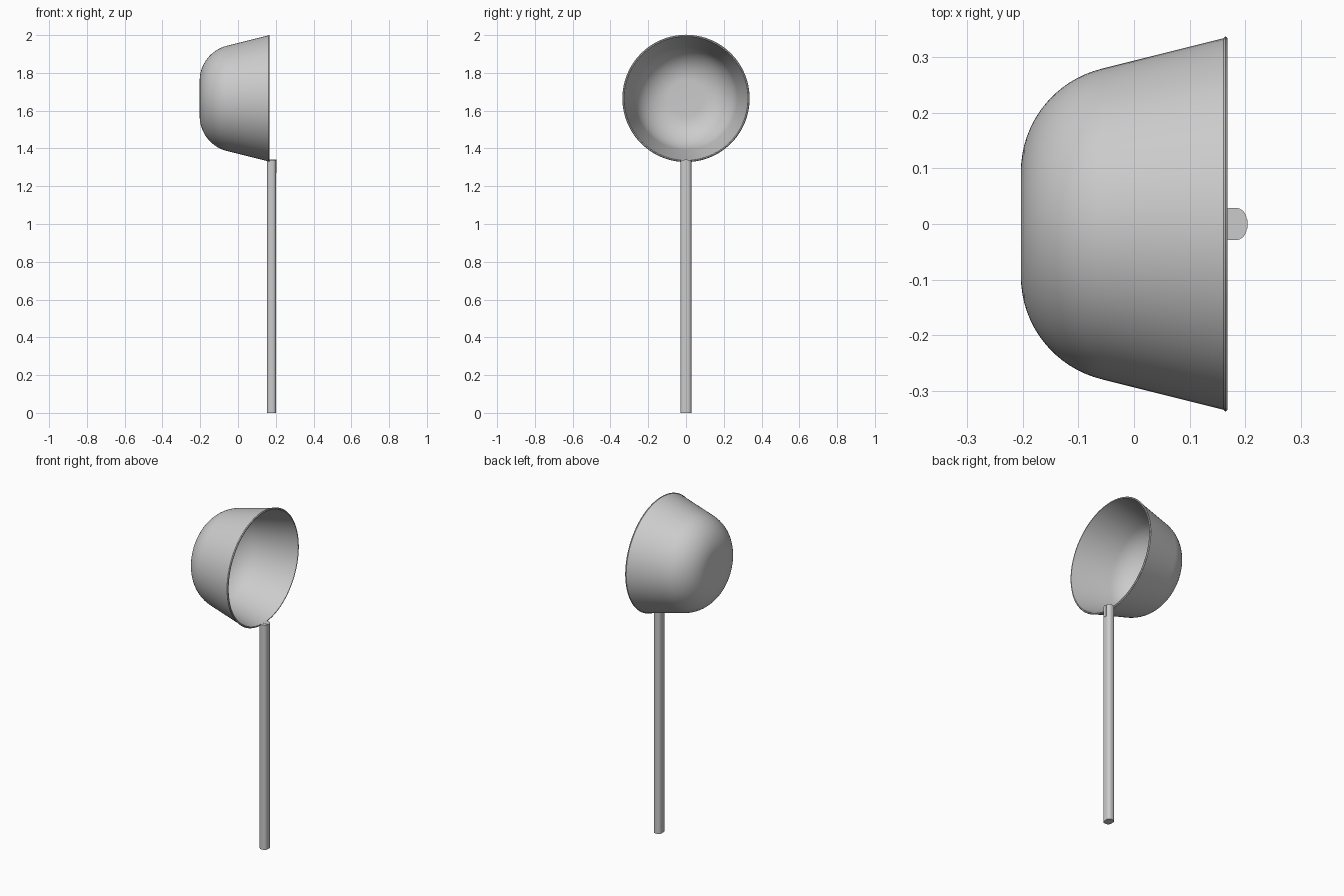
import bpy, bmesh, math
from mathutils import Matrix, Vector

if "Cube" in bpy.data.objects:
    bpy.data.objects.remove(bpy.data.objects["Cube"])

CENTRE_Z = 1.665


def finish(name, bm, angle=35):
    bmesh.ops.recalc_face_normals(bm, faces=bm.faces)
    mesh = bpy.data.meshes.new(name)
    bm.to_mesh(mesh)
    bm.free()
    obj = bpy.data.objects.new(name, mesh)
    bpy.context.collection.objects.link(obj)
    bpy.ops.object.select_all(action='DESELECT')
    obj.select_set(True)
    bpy.context.view_layer.objects.active = obj
    bpy.ops.object.shade_smooth_by_angle(angle=math.radians(angle))
    return obj


def wall(offset):
    """Bowl profile (x, radius) from base centre to rim, inset by offset."""
    slope = math.radians(14)
    r = 0.19 - offset
    cx, cr = -0.013, 0.094
    pts = [(cx - r, 0.0)]
    for i in range(17):
        a = (math.pi / 2 - slope) * i / 16
        pts.append((cx - r * math.cos(a), cr + r * math.sin(a)))
    pts.append((0.161, 0.3335 - offset))
    return pts


# Bowl: thin double-walled profile with a small rim bead, spun about x
profile = wall(0) + [(0.164, 0.337), (0.168, 0.333), (0.168, 0.328)]
profile += reversed(wall(0.007))
bm = bmesh.new()
verts = [bm.verts.new((x, 0, CENTRE_Z + r)) for x, r in profile]
edges = [bm.edges.new(p) for p in zip(verts, verts[1:])]
bmesh.ops.spin(bm, geom=verts + edges, cent=(0, 0, CENTRE_Z), axis=(1, 0, 0),
               angle=2 * math.pi, steps=96, use_merge=True)
bmesh.ops.remove_doubles(bm, verts=bm.verts, dist=1e-5)
finish("bowl", bm)

# Handle: long bar with a rounded rectangular section
bm = bmesh.new()
x0, x1, half, r = 0.154, 0.202, 0.029, 0.02
ring = []
for k, (cx, cy) in enumerate([(x1 - r, half - r), (x0 + r, half - r),
                              (x0 + r, r - half), (x1 - r, r - half)]):
    for i in range(9):
        a = math.pi / 2 * (k + i / 8)
        ring.append(bm.verts.new((cx + r * math.cos(a), cy + r * math.sin(a), 0)))
face = bm.faces.new(ring)
ext = bmesh.ops.extrude_face_region(bm, geom=[face])
top = [g for g in ext["geom"] if isinstance(g, bmesh.types.BMVert)]
bmesh.ops.translate(bm, verts=top, vec=(0, 0, 1.34))
finish("handle", bm)

# Tang: small strip joining the rim to the handle top
bm = bmesh.new()
bmesh.ops.create_cube(bm, size=1, matrix=Matrix.LocRotScale(
    Vector((0.184, 0, 1.306)), None, Vector((0.04, 0.016, 0.07))))
finish("handle_tang", bm)
